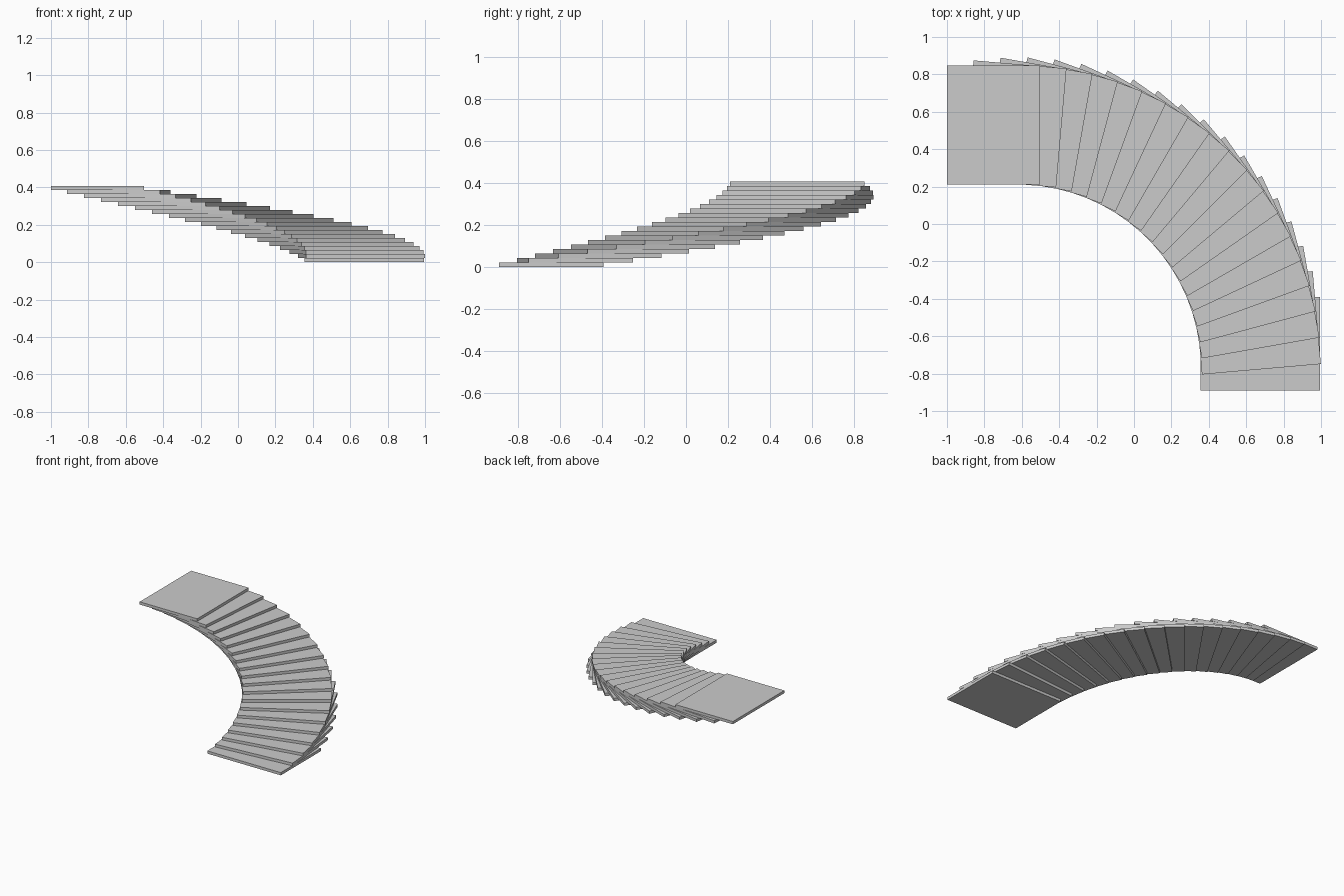
import bpy
from math import radians
from mathutils import Matrix, Vector

if "Cube" in bpy.data.objects:
    bpy.data.objects.remove(bpy.data.objects["Cube"])

STEPS = 19                      # treads over a quarter turn
RISE = 0.4075 / STEPS
PIVOT = Vector((-0.6225, -0.769, 0))
INNER, OUTER = 0.979, 1.617     # tread ends, measured from the pivot
FRONT, BACK = -0.121, 0.3775    # tread front and back, measured from the pivot


def box(name, lo, hi):
    """Box mesh spanning two opposite corners."""
    bpy.ops.mesh.primitive_cube_add(size=1)
    ob = bpy.context.object
    ob.name = name
    lo, hi = Vector(lo), Vector(hi)
    size = hi - lo
    ob.data.transform(Matrix.Translation((lo + hi) / 2) @ Matrix.Diagonal((*size, 1)))
    return ob


# Overlapping flat treads, each turned 5 degrees and raised by one rise
for i in range(STEPS):
    tread = box(f"stair_tread_{i + 1:02d}", (INNER, FRONT, 0), (OUTER, BACK, RISE))
    tread.location = PIVOT + Vector((0, 0, i * RISE))
    tread.rotation_euler.z = radians(90 * i / (STEPS - 1))
